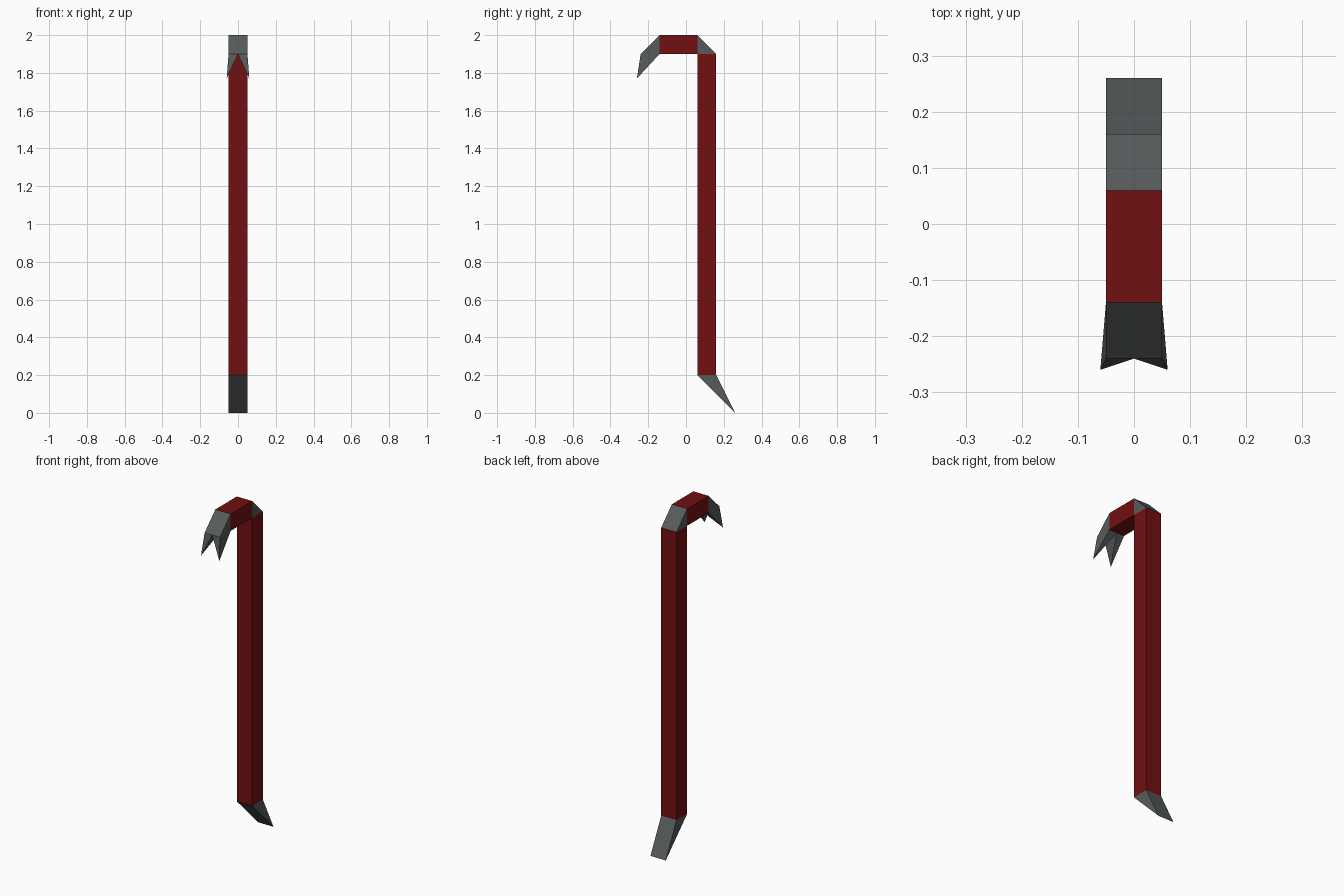
import bpy
import bmesh

if "Cube" in bpy.data.objects:
    bpy.data.objects.remove(bpy.data.objects["Cube"])

HALF = 0.05  # half the bar width


def material(name, rgb):
    m = bpy.data.materials.new(name)
    m.diffuse_color = (*rgb, 1)
    m.use_nodes = True
    m.node_tree.nodes["Principled BSDF"].inputs["Base Color"].default_value = m.diffuse_color
    return m


red = material("red paint", (0.165, 0.005, 0.005))
steel = material("dark steel", (0.095, 0.105, 0.105))


def finish(name, bm, mat):
    mesh = bpy.data.meshes.new(name)
    bm.to_mesh(mesh)
    bm.free()
    mesh.materials.append(mat)
    obj = bpy.data.objects.new(name, mesh)
    bpy.context.collection.objects.link(obj)


def prism(bm, profile, joints):
    """Extrude a counter-clockwise (y, z) profile across x, leaving joint sides open."""
    right = [bm.verts.new((HALF, y, z)) for y, z in profile]
    left = [bm.verts.new((-HALF, y, z)) for y, z in profile]
    bm.faces.new(right)
    bm.faces.new(left[::-1])
    n = len(profile)
    for i in range(n):
        if i not in joints:
            j = (i + 1) % n
            bm.faces.new((right[i], left[i], left[j], right[j]))


# Bars, elbow and chisel: profile, then the sides that meet a neighbour
parts = [
    ("shaft", red, [(0.06, 0.2), (0.16, 0.2), (0.16, 1.9), (0.06, 1.9)], (0, 2)),
    ("top_bar", red, [(-0.14, 1.9), (0.06, 1.9), (0.06, 2.0), (-0.14, 2.0)], (1, 3)),
    ("elbow", steel, [(0.06, 1.9), (0.16, 1.9), (0.06, 2.0)], (0, 2)),
    ("chisel_tip", steel, [(0.06, 0.2), (0.26, 0.0), (0.16, 0.2)], (2,)),
]
for name, mat, profile, joints in parts:
    bm = bmesh.new()
    prism(bm, profile, joints)
    finish(name, bm, mat)

# Claw: sloped wedge with two splayed pyramid prongs below it
bm = bmesh.new()
prism(bm, [(-0.24, 1.9), (-0.14, 1.9), (-0.14, 2.0)], (0, 1))
for side in (1, -1):
    base = [bm.verts.new((x * side, y, 1.9)) for x, y in
            ((0, -0.24), (HALF, -0.24), (HALF, -0.14), (0, -0.14))]
    tip = bm.verts.new((0.06 * side, -0.26, 1.77))
    for i in range(4):
        tri = (base[i], tip, base[(i + 1) % 4])
        bm.faces.new(tri if side > 0 else tri[::-1])
finish("claw", bm, steel)
